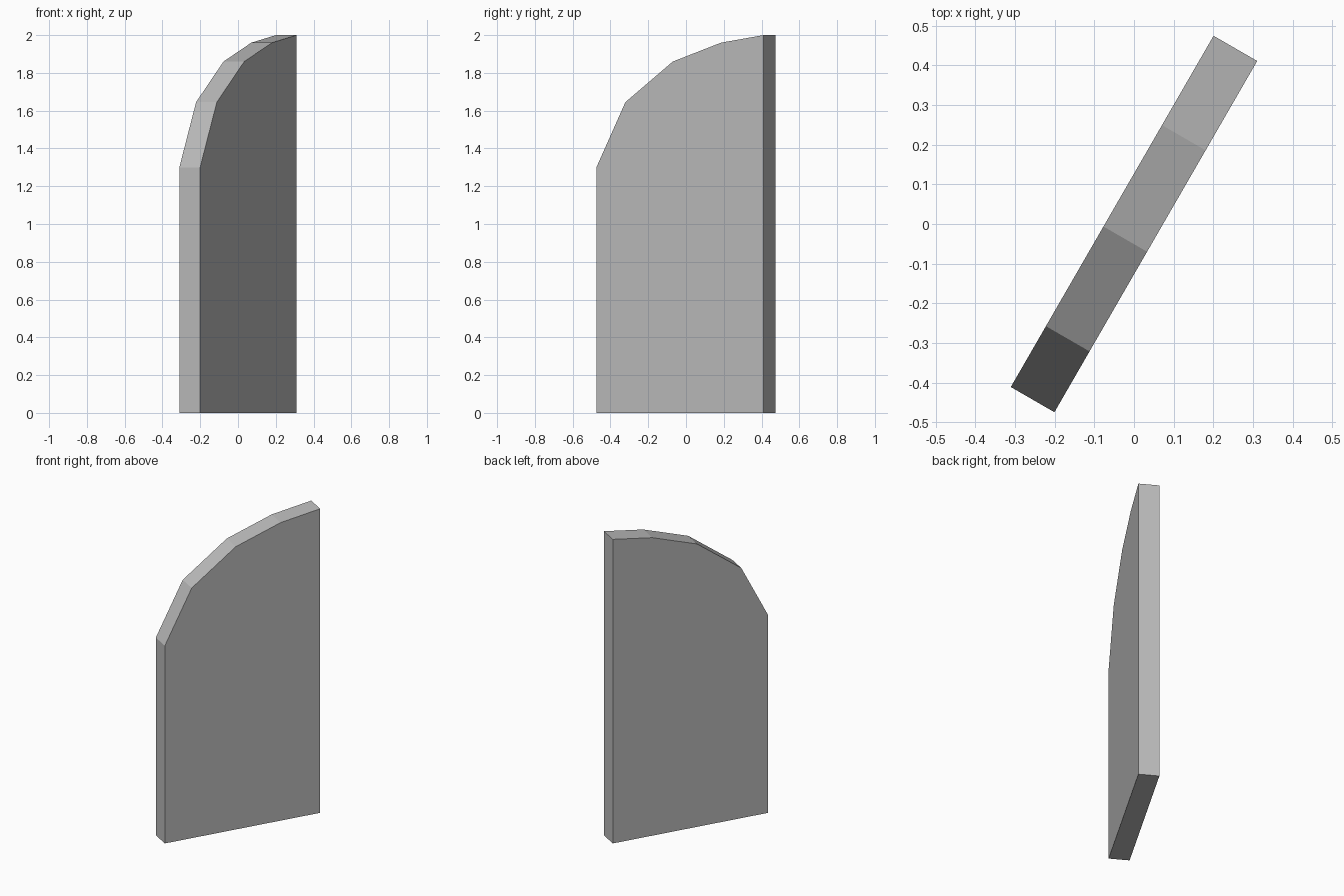
import bpy, bmesh
from math import radians
from mathutils import Matrix

cube = bpy.data.objects.get("Cube")
if cube:
    bpy.data.objects.remove(cube, do_unlink=True)

LENGTH, THICK = 1.022, 0.127

# Plain grey material
grey = bpy.data.materials.new("plain grey")
grey.use_nodes = True
colour = (0.5, 0.5, 0.5, 1)
grey.diffuse_color = colour
grey.node_tree.nodes["Principled BSDF"].inputs["Base Color"].default_value = colour

# Side profile: distance along the panel, height
profile = [(0, 0), (LENGTH, 0), (LENGTH, 2), (0.762, 1.96),
           (0.467, 1.86), (0.177, 1.645), (0, 1.3)]

# Panel: profile extruded through its thickness, then turned about z
bm = bmesh.new()
outline = bm.faces.new([bm.verts.new((s - LENGTH / 2, -THICK / 2, z)) for s, z in profile])
extruded = bmesh.ops.extrude_face_region(bm, geom=[outline])["geom"]
bmesh.ops.translate(bm, vec=(0, THICK, 0),
                    verts=[v for v in extruded if isinstance(v, bmesh.types.BMVert)])
bmesh.ops.rotate(bm, cent=(0, 0, 0), matrix=Matrix.Rotation(radians(60), 3, "Z"), verts=bm.verts)
# Keep the end face of the extrusion closed on both sides
if not outline.is_valid or any(e.is_boundary for e in bm.edges):
    bmesh.ops.holes_fill(bm, edges=[e for e in bm.edges if e.is_boundary])
bmesh.ops.recalc_face_normals(bm, faces=bm.faces)

mesh = bpy.data.meshes.new("curved_panel")
bm.to_mesh(mesh)
bm.free()
mesh.materials.append(grey)
panel = bpy.data.objects.new("curved_panel", mesh)
bpy.context.collection.objects.link(panel)
